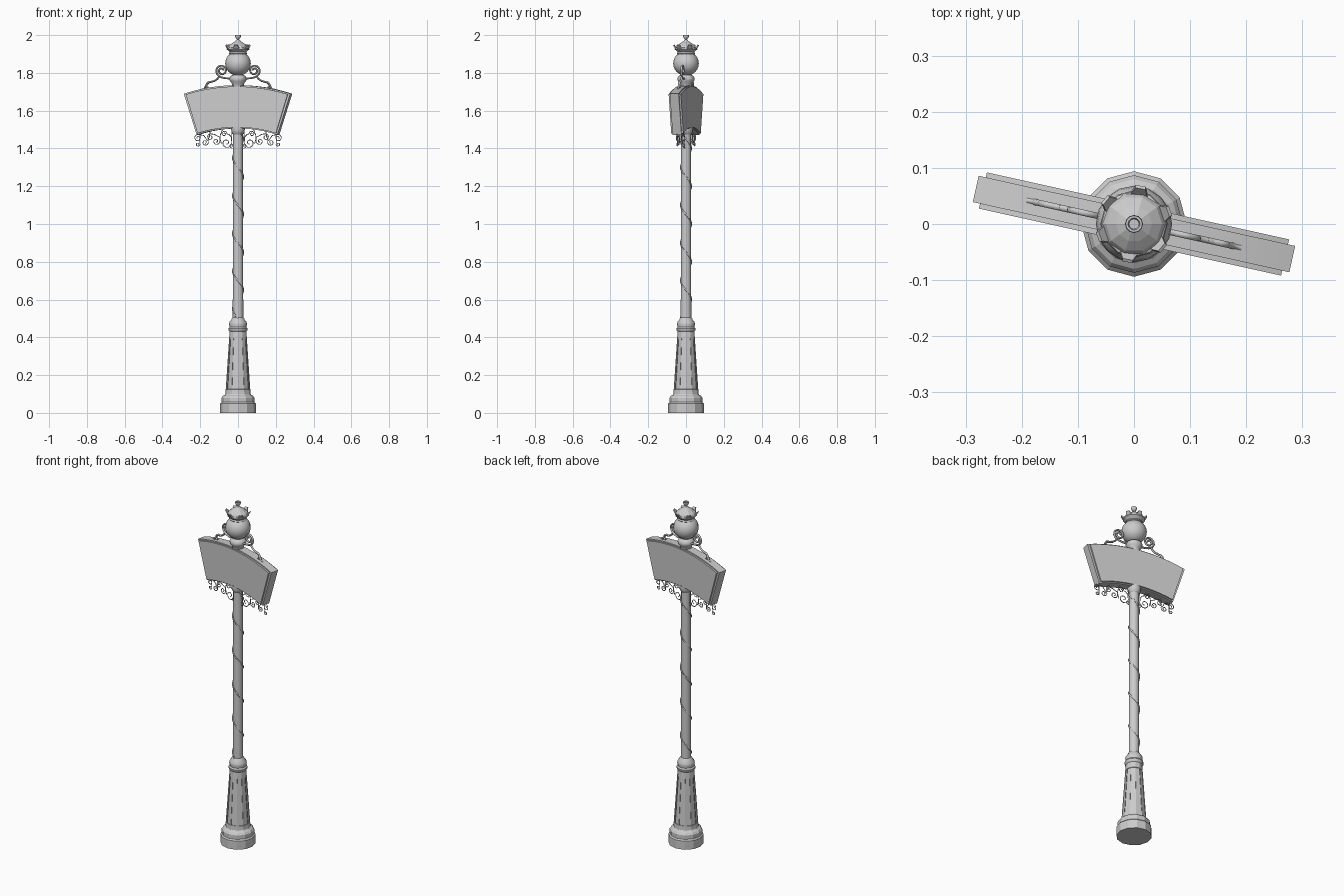
import bpy, bmesh, math
from math import sin, cos, pi, radians

if "Cube" in bpy.data.objects:
    bpy.data.objects.remove(bpy.data.objects["Cube"])

TILT = radians(-12.5)      # sign is turned about the pole
ARC_Z = 0.79               # centre of the sign's arc


def finish(name, bm, smooth=None, rot=0):
    bmesh.ops.remove_doubles(bm, verts=bm.verts, dist=1e-5)
    bmesh.ops.recalc_face_normals(bm, faces=bm.faces)
    me = bpy.data.meshes.new(name)
    bm.to_mesh(me)
    bm.free()
    return add(name, me, smooth, rot)


def add(name, me, smooth=None, rot=0):
    ob = bpy.data.objects.new(name, me)
    bpy.context.collection.objects.link(ob)
    ob.rotation_euler.z = rot
    if smooth:
        bpy.ops.object.select_all(action='DESELECT')
        ob.select_set(True)
        bpy.context.view_layer.objects.active = ob
        bpy.ops.object.shade_smooth_by_angle(angle=radians(smooth))
    return ob


def lathe_bm(profile, n):
    bm = bmesh.new()
    rings = [[bm.verts.new((r * cos(2 * pi * i / n), r * sin(2 * pi * i / n), z))
              for i in range(n)] for r, z in profile]
    for a, b in zip(rings, rings[1:]):
        for i in range(n):
            j = (i + 1) % n
            bm.faces.new((a[i], a[j], b[j], b[i]))
    bm.faces.new(rings[0][::-1])
    bm.faces.new(rings[-1])
    return bm


def lathe(name, profile, n=12, smooth=None):
    return finish(name, lathe_bm(profile, n), smooth)


def wire(name, lines, r, rot=TILT):
    cu = bpy.data.curves.new(name, 'CURVE')
    cu.dimensions = '3D'
    cu.bevel_depth = r
    cu.bevel_resolution = 1
    cu.use_fill_caps = True
    for pts in lines:
        sp = cu.splines.new('POLY')
        sp.points.add(len(pts) - 1)
        for p, c in zip(sp.points, pts):
            p.co = (*c, 1)
    tmp = bpy.data.objects.new(name, cu)
    me = bpy.data.meshes.new_from_object(tmp)
    bpy.data.objects.remove(tmp)
    return add(name, me, 60, rot)


def spiral(cx, cz, r0, r1, a0, a1, n=18):
    out = []
    for i in range(n + 1):
        t = i / n
        r, a = r0 + (r1 - r0) * t, radians(a0 + (a1 - a0) * t)
        out.append((cx + r * cos(a), 0, cz + r * sin(a)))
    return out


def both(lines):
    return lines + [[(-x, y, z) for x, y, z in l] for l in lines]


def arc_block(name, r0, r1, half_deg, y0, y1, n=12):
    bm = bmesh.new()
    cols = []
    for i in range(n + 1):
        a = radians(half_deg) * (2 * i / n - 1)
        cols.append([bm.verts.new((r * sin(a), y, ARC_Z + r * cos(a)))
                     for r, y in ((r0, y0), (r1, y0), (r1, y1), (r0, y1))])
    for a, b in zip(cols, cols[1:]):
        for k in range(4):
            m = (k + 1) % 4
            bm.faces.new((a[k], a[m], b[m], b[k]))
    bm.faces.new(cols[0])
    bm.faces.new(cols[-1])
    return finish(name, bm, 30, TILT)


# stepped plinth
lathe("plinth", [(.094, 0), (.094, .05), (.087, .057), (.087, .08), (.08, .09),
                 (.07, .096), (.066, .102)])

# tapered pedestal with recessed panels
bm = lathe_bm([(.067, .1), (.065, .125), (.047, .395), (.044, .435)], 12)
panels = [f for f in bm.faces if len(f.verts) == 4 and
          .2 < f.calc_center_median().z < .3]
bmesh.ops.inset_individual(bm, faces=panels, thickness=.004, depth=0)
bmesh.ops.inset_individual(bm, faces=panels, thickness=.001, depth=-.0025)
finish("pedestal", bm)

# collar and pole
lathe("pedestal_collar", [(.044, .43), (.05, .437), (.051, .447), (.045, .455),
                          (.047, .468), (.046, .48), (.036, .492), (.033, .5),
                          (.027, .506)], 12, 35)
lathe("pole", [(.028, .5), (.026, 1.47), (.026, 1.75)], 12, 35)
lathe("pole_capital", [(.026, 1.475), (.034, 1.487), (.036, 1.5), (.036, 1.515)], 12, 35)

# vine winding down the pole
vine = []
for i in range(161):
    z = 1.48 - i * .98 / 160
    a = 2 * pi * (1.05 - z) / .2
    vine.append((.028 * cos(a), .028 * sin(a), z))
wire("pole_vine", [vine], .004, 0)

# curved sign: core frame, two face panels
arc_block("sign_core", .716, .945, 17.8, -.024, .024)
for nm, y0, y1 in (("sign_front_panel", -.033, -.02), ("sign_back_panel", .02, .033)):
    arc_block(nm, .722, .938, 17.1, y0, y1)

# neck, globe and crown ring
lathe("globe_neck", [(.03, 1.72), (.033, 1.745), (.043, 1.757), (.046, 1.77),
                     (.04, 1.783), (.027, 1.79), (.027, 1.8)], 12, 40)
lathe("globe", [(max(.001, .068 * sin(pi * i / 12)), 1.85 - .065 * cos(pi * i / 12))
                for i in range(13)], 16, 40)
lathe("crown_ring", [(.04, 1.895), (.048, 1.902), (.044, 1.91), (.052, 1.918),
                     (.06, 1.925), (.058, 1.932), (.05, 1.936)], 12, 30)

# flared petals around the crown
bm = bmesh.new()
for k in range(6):
    a = radians(20 + 60 * k)
    vs = []
    for r, w, z in ((.05, .018, 1.918), (.069, .009, 1.946),
                    (.064, .009, 1.949), (.046, .018, 1.926)):
        vs.append([bm.verts.new((r * cos(a) - s * w * sin(a),
                                 r * sin(a) + s * w * cos(a), z)) for s in (-1, 1)])
    for i in range(4):
        p, q = vs[i], vs[(i + 1) % 4]
        bm.faces.new((p[0], p[1], q[1], q[0]))
    for s in (0, 1):
        bm.faces.new([v[s] for v in vs])
finish("crown_petals", bm)

# roof and cup finial
lathe("roof", [(.058, 1.93), (.05, 1.943), (.032, 1.957), (.015, 1.967), (.009, 1.974)], 10)
lathe("finial", [(.009, 1.97), (.006, 1.978), (.013, 1.985), (.016, 1.993),
                 (.015, 2.0), (.011, 2.0), (.009, 1.993)], 12, 40)

# scroll brackets between globe and sign
upper = spiral(.088, 1.812, .008, .032, 540, -60, 26)
upper += [(.088, 0, 1.776), (.068, 0, 1.772), (.045, 0, 1.77)]
lower = [(.1, 0, 1.783), (.112, 0, 1.768), (.128, 0, 1.757), (.148, 0, 1.752)]
lower += spiral(.156, 1.729, .023, .008, 85, -60, 8)
foot = [(.135, 0, 1.756), (.16, 0, 1.748), (.175, 0, 1.73), (.183, 0, 1.715),
        (.195, 0, 1.712)]
wire("top_scrolls", both([upper, lower, foot]), .0055)

# fine filigree hanging below the sign
fil = [
    [(.03, 0, 1.505), (.034, 0, 1.47)] + spiral(.062, 1.43, .03, .006, 150, 630, 24),
    [(.035, 0, 1.46), (.05, 0, 1.475)] + spiral(.075, 1.477, .016, .004, 180, -300, 14),
    [(.085, 0, 1.5), (.096, 0, 1.47)] + spiral(.118, 1.438, .02, .004, 160, 640, 20),
    [(.09, 0, 1.425), (.1, 0, 1.46), (.13, 0, 1.475)]
    + spiral(.15, 1.46, .018, .004, 110, -380, 18),
    [(.15, 0, 1.49), (.158, 0, 1.46)] + spiral(.178, 1.432, .018, .004, 150, 620, 18),
    [(.165, 0, 1.44), (.185, 0, 1.468), (.2, 0, 1.472)]
    + spiral(.218, 1.455, .02, .004, 110, -400, 18),
    [(.205, 0, 1.485), (.207, 0, 1.45)] + spiral(.218, 1.422, .012, .003, 150, 560, 14),
    [(.03, 0, 1.4)] + spiral(.034, 1.415, .012, .003, -90, 270, 12),
]
wire("bottom_filigree", both(fil), .0022)
